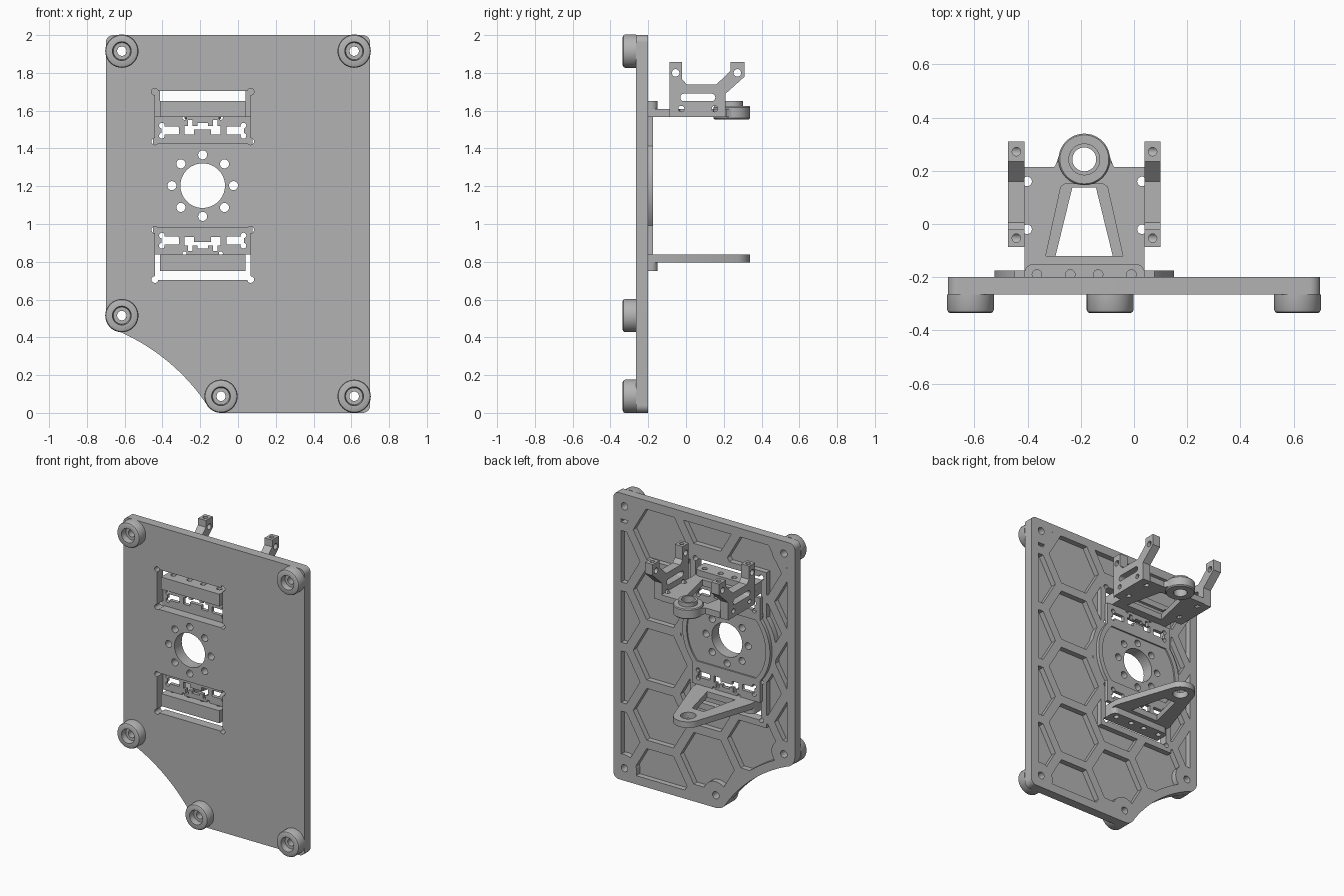
import bpy, bmesh
from math import sin, cos, pi, radians, sqrt

if "Cube" in bpy.data.objects:
    bpy.data.objects.remove(bpy.data.objects["Cube"])

grey = bpy.data.materials.new("machined_grey")
grey.use_nodes = True
grey.diffuse_color = (0.45, 0.45, 0.45, 1)
grey.node_tree.nodes["Principled BSDF"].inputs["Base Color"].default_value = (0.45, 0.45, 0.45, 1)

CX, CZ = -0.187, 1.203            # hub axis
RING_Y, RING_R = 0.243, 0.095     # bearing eye on both arms
FRONT, BACK = -0.265, -0.2        # plate faces
PLACE = {"x": lambda u, v, w: (w, u, v),
         "y": lambda u, v, w: (u, w, v),
         "z": lambda u, v, w: (u, v, w)}


# ---- helpers ----
def arc(cx, cy, r, a0, a1, n=12):
    return [(cx + r * cos(radians(a0 + (a1 - a0) * i / n)),
             cy + r * sin(radians(a0 + (a1 - a0) * i / n))) for i in range(n + 1)]


def circle(cx, cy, r, n=32):
    return arc(cx, cy, r, 0, 360, n)[:-1]


def rect(x0, x1, y0, y1, r=0.0):
    if not r:
        return [(x0, y0), (x1, y0), (x1, y1), (x0, y1)]
    return (arc(x0 + r, y0 + r, r, 180, 270, 6) + arc(x1 - r, y0 + r, r, 270, 360, 6)
            + arc(x1 - r, y1 - r, r, 0, 90, 6) + arc(x0 + r, y1 - r, r, 90, 180, 6))


def flip(shape):
    return [(x, 2 * CZ - z) for x, z in shape]


def make(name, bm):
    bmesh.ops.recalc_face_normals(bm, faces=bm.faces[:])
    mesh = bpy.data.meshes.new(name)
    bm.to_mesh(mesh)
    bm.free()
    mesh.materials.append(grey)
    ob = bpy.data.objects.new(name, mesh)
    bpy.context.scene.collection.objects.link(ob)
    return ob


def prism(name, shapes, axis, a, b):
    """Extrude separate outlines along an axis from a to b."""
    bm = bmesh.new()
    for pts in shapes:
        low = [bm.verts.new(PLACE[axis](u, v, a)) for u, v in pts]
        top = [bm.verts.new(PLACE[axis](u, v, b)) for u, v in pts]
        bm.faces.new(low)
        bm.faces.new(top[::-1])
        for i in range(len(pts)):
            j = (i + 1) % len(pts)
            bm.faces.new((low[i], top[i], top[j], low[j]))
    return make(name, bm)


def lathe(name, profile, axis, cu, cv, n=40):
    """Revolve a closed (radius, height) profile."""
    bm = bmesh.new()
    rings = [[bm.verts.new(PLACE[axis](cu + r * cos(2 * pi * i / n), cv + r * sin(2 * pi * i / n), h))
              for i in range(n)] for r, h in profile]
    for k, ring in enumerate(rings):
        nxt = rings[(k + 1) % len(rings)]
        for i in range(n):
            j = (i + 1) % n
            bm.faces.new((ring[i], ring[j], nxt[j], nxt[i]))
    return make(name, bm)


def combine(ob, tool, op="DIFFERENCE"):
    mod = ob.modifiers.new("combine", "BOOLEAN")
    mod.object, mod.operation, mod.solver = tool, op, "EXACT"
    bpy.context.view_layer.update()
    done = bpy.data.meshes.new_from_object(ob.evaluated_get(bpy.context.evaluated_depsgraph_get()))
    ob.modifiers.clear()
    ob.data = done
    bpy.data.objects.remove(tool)


def cut(ob, shapes, axis, a, b, op="DIFFERENCE"):
    combine(ob, prism("cutter", shapes, axis, a, b), op)


# ---- back plate with scooped corner ----
feet = [(-0.615, 1.915), (0.615, 1.915), (-0.615, 0.515), (-0.09, 0.088), (0.615, 0.088)]
SCOOP = (-1.056, -0.554)
outline = (arc(-0.615, 0.515, 0.085, 180, 247.6) + arc(*SCOOP, 1.073, 67, 34, 20)
           + arc(-0.09, 0.088, 0.088, 214, 270) + arc(0.66, 0.04, 0.04, 270, 360)
           + arc(0.66, 1.96, 0.04, 0, 90) + arc(-0.66, 1.96, 0.04, 90, 180))
plate = prism("back_plate", [outline], "y", FRONT, BACK)

# honeycomb pockets, clipped by the border and by solid areas
PITCH = 0.42
hexes = [arc(0.34 + c * PITCH * 0.866, 0.09 + (r + 0.5 * (c % 2)) * PITCH, 0.36 / sqrt(3), 0, 300, 5)
         for c in range(-3, 2) for r in range(-1, 5)]
pockets = prism("pockets", hexes, "y", BACK - 0.038, BACK + 0.05)
cut(pockets, [rect(-0.64, 0.64, 0.06, 1.94, 0.03)], "y", -0.5, 0.5, "INTERSECT")
cut(pockets, [rect(-0.48, 0.11, 0.66, 1.745)], "y", -0.5, 0.5)
cut(pockets, [circle(CX, CZ, 0.37, 64)], "y", -0.5, 0.5)
cut(pockets, [circle(x, z, 0.095) for x, z in feet], "y", -0.5, 0.5)
cut(pockets, [circle(*SCOOP, 1.13, 96)], "y", -0.5, 0.5)
combine(plate, pockets)

# bracket windows with relieved corners, hub bore and screw holes
window = rect(-0.44, 0.067, 1.425, 1.703)
relief = [circle(x, z, 0.018, 16) for x in (-0.44, 0.067) for z in (1.437, 1.7)]
cut(plate, [window, flip(window)], "y", -0.5, 0.5)
cut(plate, relief + [flip(c) for c in relief], "y", -0.5, 0.5)
bores = [circle(CX, CZ, 0.118, 48)] + [circle(*p, 0.024, 20) for p in circle(CX, CZ, 0.163, 8)]
cut(plate, bores + [circle(x, z, 0.025, 24) for x, z in feet], "y", -0.5, 0.5)

# ---- feet ----
for i, (x, z) in enumerate(feet):
    lathe(f"foot_{i + 1}", [(0.025, -0.265), (0.088, -0.265), (0.088, -0.323), (0.084, -0.331), (0.076, -0.335),
                            (0.05, -0.335), (0.045, -0.295), (0.025, -0.295)], "y", x, z)

# ---- hub plate: flat-sided disc with two slotted tabs ----
hub = prism("hub_plate", [circle(CX, CZ, 0.338, 80)], "y", BACK, -0.175)
cut(hub, [rect(-0.7, 0.4, 0.97, 1.436)], "y", -0.5, 0.5, "INTERSECT")
cut(hub, [rect(-0.45, 0.077, 2 * CZ - 1.568, 1.568)], "y", BACK, -0.175, "UNION")
recess = prism("recess", [circle(CX, CZ, 0.305, 80)], "y", -0.185, -0.1)
cut(recess, [rect(-0.7, 0.4, 1.0, 1.406)], "y", -0.5, 0.5, "INTERSECT")
combine(hub, recess)
cut(hub, bores, "y", -0.5, 0.5)


def mirror_x(shape):
    return [(2 * CX - x, z) for x, z in shape]


slot = rect(-0.405, -0.312, 1.473, 1.515, 0.008)
ears = [circle(-0.403, z, 0.015, 16) for z in (1.467, 1.521)]
comb = [(-0.282, 1.475), (-0.232, 1.475), (-0.232, 1.5), (CX, 1.5), (CX, 1.535), (-0.215, 1.535),
        (-0.215, 1.52), (-0.242, 1.52), (-0.242, 1.55), (-0.265, 1.55), (-0.265, 1.52), (-0.282, 1.52)]
comb = comb[:3] + mirror_x(comb[:3])[::-1] + mirror_x(comb[4:])[1:][::-1] + comb[5:]
pin = circle(-0.283, 1.562, 0.011, 14)
for group in ([slot, mirror_x(slot), comb, pin, mirror_x(pin)], ears + [mirror_x(e) for e in ears]):
    cut(hub, group + [flip(s) for s in group], "y", -0.5, 0.5)

# ---- arms: each a shelf plus a flange through the window ----
LEFT, RIGHT = -0.412, 0.04
flange_shape = [(LEFT, -0.26), (RIGHT, -0.26)] + arc(RIGHT - 0.035, -0.185, 0.035, 0, 90, 6) \
    + arc(LEFT + 0.035, -0.185, 0.035, 90, 180, 6)
screws = [circle(x, -0.19, 0.018, 18) for x in (-0.365, -0.24, -0.135, -0.01)]
upper = [(LEFT, -0.26), (RIGHT, -0.26), (RIGHT, 0.215), (-0.075, 0.215)] \
    + arc(CX, RING_Y, RING_R, 0, 180, 24) + [(-0.3, 0.215), (LEFT, 0.215)]
lower = [(LEFT, -0.26), (RIGHT, -0.26), (RIGHT, -0.13)] \
    + arc(CX, RING_Y, RING_R, 18.7, 161.3, 24) + [(LEFT, -0.13)]
upper_gap = [(-0.332, -0.12), (-0.042, -0.12), (-0.1, 0.14), (-0.115, 0.15), (-0.26, 0.15), (-0.275, 0.14)]
lower_gap = [(-0.295, -0.12), (-0.08, -0.12), (-0.143, 0.137), (-0.232, 0.137)]
eye = circle(CX, RING_Y, 0.05)
for label, shape, gap, shelf_z, flange_z in (
        ("upper", upper, upper_gap, (1.567, 1.61), (1.61, 1.652)),
        ("lower", lower, lower_gap, (0.797, 0.839), (0.752, 0.797))):
    arm = prism(label + "_arm", [shape], "z", *shelf_z)
    cut(arm, [gap, eye] + screws, "z", 0, 3)
    flange = prism(label + "_flange", [flange_shape], "z", *flange_z)
    cut(flange, screws, "z", 0, 3)
    if label == "upper":
        cut(arm, [circle(x, y, 0.018, 18) for x in (-0.402, 0.03) for y in (-0.02, 0.16)], "z", 0, 3)

# bearing seated in the upper eye
lathe("bearing", [(0.045, 1.553), (0.09, 1.553), (0.097, 1.56), (0.097, 1.618), (0.092, 1.624),
                  (0.06, 1.624), (0.06, 1.652), (0.045, 1.652)], "z", CX, RING_Y)

# ---- forked side brackets ----
fork = [(-0.087, 1.567), (-0.087, 1.857), (-0.02, 1.857), (-0.02, 1.765), (0.005, 1.738), (0.16, 1.738),
        (0.235, 1.81), (0.235, 1.857), (0.31, 1.857), (0.31, 1.78), (0.21, 1.69), (0.21, 1.567)]
fork_holes = [circle(-0.055, 1.8, 0.02, 20), circle(0.272, 1.8, 0.02, 20), rect(-0.03, 0.155, 1.65, 1.69, 0.019),
              circle(-0.025, 1.61, 0.016, 16), circle(0.152, 1.61, 0.016, 16)]
for label, x0, x1 in (("right", -0.473, LEFT), ("left", RIGHT, 0.1)):
    bracket = prism(label + "_bracket", [fork], "x", x0, x1)
    cut(bracket, fork_holes, "x", -1, 1)
    cut(bracket, [circle((x0 + x1) / 2, y, 0.016, 18) for y in (-0.053, 0.272)], "z", 1.8, 2)

# ---- smooth round walls, keep edges sharp ----
for ob in bpy.context.scene.objects:
    ob.select_set(ob.type == "MESH")
bpy.context.view_layer.objects.active = plate
bpy.ops.object.shade_smooth_by_angle(angle=radians(30))
